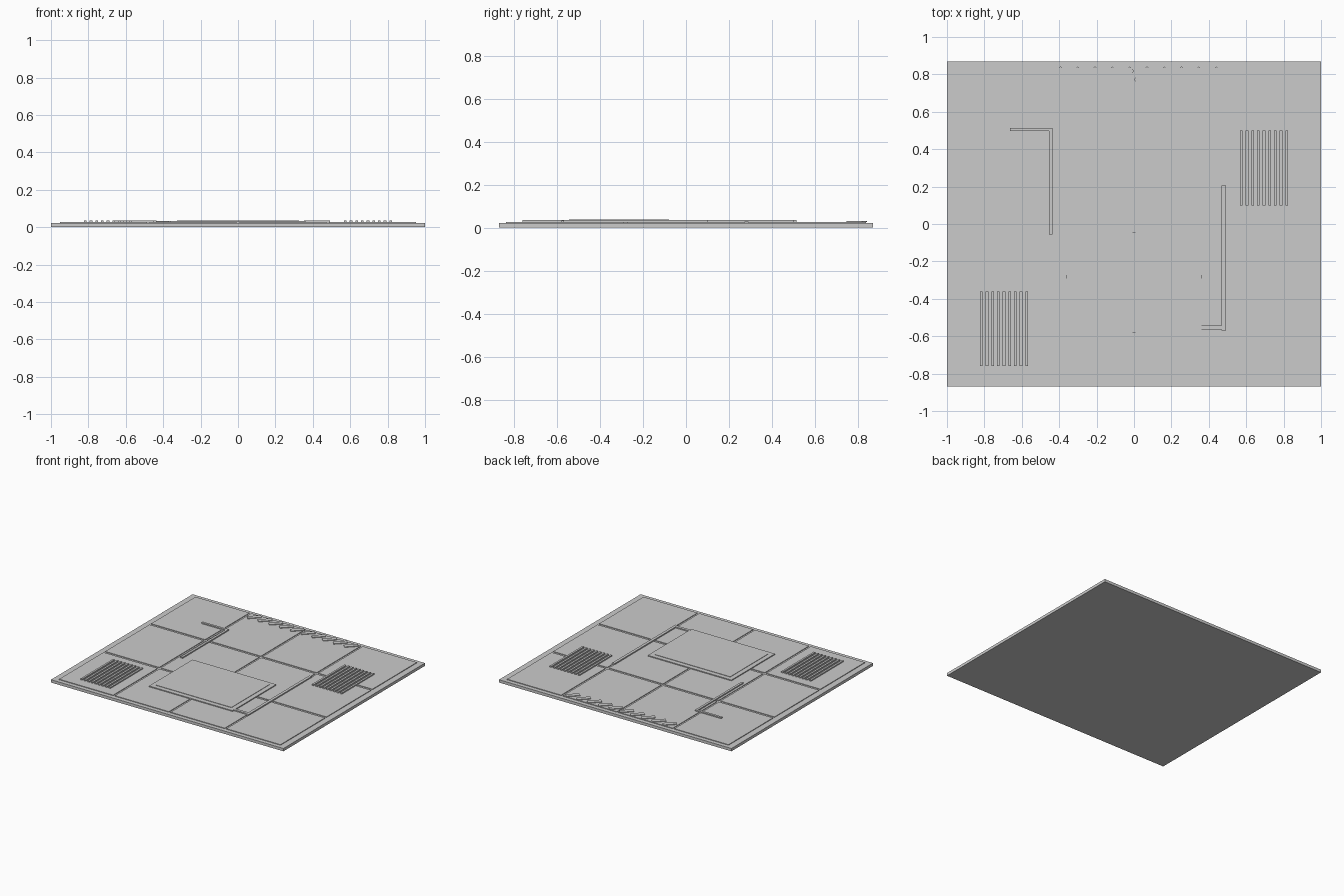
import bpy, bmesh
from math import radians
from mathutils import Matrix, Vector

if "Cube" in bpy.data.objects:
    bpy.data.objects.remove(bpy.data.objects["Cube"])

BASE, PANEL, TOP = 0.022, 0.027, 0.036


def boxes(name, items):
    """One object from boxes given as (cx, cy, width, depth, z0, z1, angle)."""
    bm = bmesh.new()
    for cx, cy, w, d, z0, z1, a in items:
        m = (Matrix.Translation((cx, cy, (z0 + z1) / 2))
             @ Matrix.Rotation(radians(a), 4, 'Z')
             @ Matrix.Diagonal((w, d, z1 - z0, 1)))
        bmesh.ops.create_cube(bm, size=1, matrix=m)
    me = bpy.data.meshes.new(name)
    bm.to_mesh(me)
    bm.free()
    ob = bpy.data.objects.new(name, me)
    bpy.context.collection.objects.link(ob)
    return ob


# base slab
boxes("base_slab", [(0, 0, 2, 1.74, 0, BASE, 0)])

# 4 x 3 raised floor panels with narrow gaps
boxes("floor_panels", [((i - 1.5) * 0.48, (j - 1) * 0.565, 0.465, 0.546, BASE - 0.004, PANEL, 0)
                       for i in range(4) for j in range(3)])

# stepped platform
boxes("platform", [(0, -0.312, 0.72, 0.535, BASE - 0.002, 0.034, 0)])
boxes("platform_top", [(0, -0.312, 0.65, 0.465, 0.03, 0.037, 0)])

# vent grilles: bars running front to back
for name, gx, gy in (("left_vent", -0.695, -0.56), ("right_vent", 0.695, 0.30)):
    boxes(name, [(gx + (i - 4) * 0.0303, gy, 0.015, 0.40, PANEL - 0.001, TOP, 0)
                 for i in range(9)])

# L-shaped cable ducts
boxes("left_duct", [(-0.446, 0.229, 0.018, 0.57, PANEL - 0.002, TOP, 0),
                    (-0.553, 0.505, 0.22, 0.018, PANEL - 0.002, TOP - 0.0005, 0)])
boxes("right_duct", [(0.48, -0.182, 0.022, 0.775, PANEL - 0.002, TOP, 0),
                     (0.418, -0.553, 0.13, 0.022, PANEL - 0.002, TOP - 0.0005, 0)])

# diagonal warning stripes along the back edge
boxes("warning_stripes", [((i - 4.5) * 0.0925, 0.795, 0.10, 0.035, PANEL - 0.001, 0.032, 45)
                          for i in range(10)])
